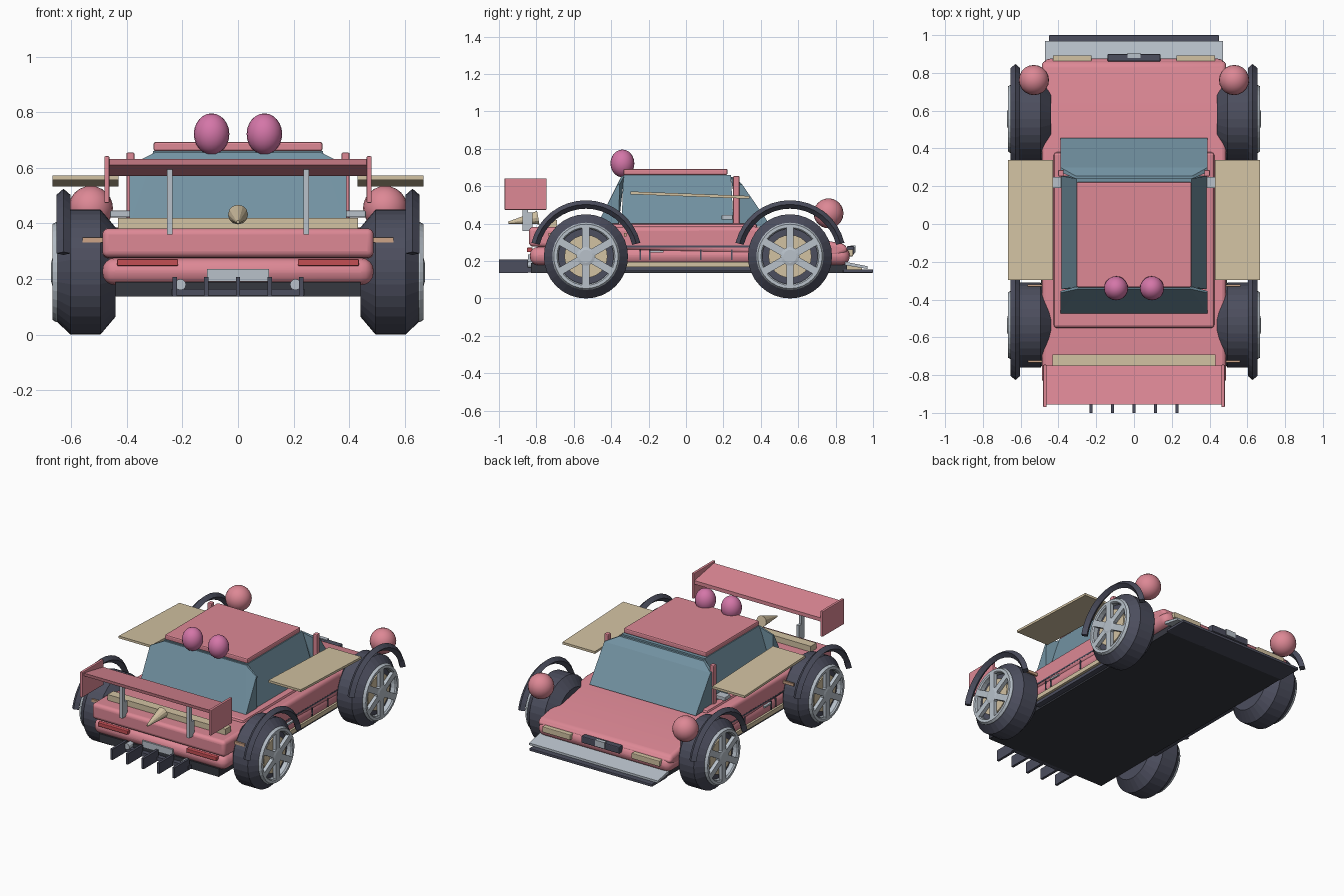
import bpy, bmesh, math
from mathutils import Vector, Matrix

if "Cube" in bpy.data.objects:
    bpy.data.objects.remove(bpy.data.objects["Cube"])


def material(name, rgb):
    m = bpy.data.materials.new(name)
    lin = [((c / 255 + 0.055) / 1.055) ** 2.4 for c in rgb]
    m.diffuse_color = (*lin, 1)
    m.use_nodes = True
    m.node_tree.nodes["Principled BSDF"].inputs["Base Color"].default_value = m.diffuse_color
    return m


PINK = material("pink paint", (221, 136, 149))
GLASS = material("blue glass", (114, 146, 162))
DARK = material("dark rubber", (76, 78, 94))
FLOOR = material("black floor", (54, 56, 64))
TAN = material("tan", (210, 194, 162))
GREY = material("light grey", (184, 193, 202))
MAGENTA = material("magenta", (212, 118, 168))
RED = material("red light", (196, 78, 84))
COPPER = material("copper", (205, 165, 135))


def finish(name, bm, mat, bevel=0, segs=2, smooth=False):
    bmesh.ops.recalc_face_normals(bm, faces=bm.faces)
    me = bpy.data.meshes.new(name)
    bm.to_mesh(me)
    bm.free()
    ob = bpy.data.objects.new(name, me)
    bpy.context.collection.objects.link(ob)
    me.materials.append(mat)
    if bevel:
        b = ob.modifiers.new("bevel", "BEVEL")
        b.width, b.segments = bevel, segs
    if smooth:
        for p in me.polygons:
            p.use_smooth = True
        bpy.ops.object.select_all(action='DESELECT')
        ob.select_set(True)
        bpy.context.view_layer.objects.active = ob
        bpy.ops.object.shade_smooth_by_angle(angle=math.radians(35))
    return ob


def box(name, x, y, z, mat, bevel=0, segs=2, smooth=False):
    """Box from (min, max) ranges."""
    bm = bmesh.new()
    bmesh.ops.create_cube(bm, size=1)
    for v in bm.verts:
        v.co = [(r[0] + r[1]) / 2 + c * (r[1] - r[0]) for r, c in zip((x, y, z), v.co)]
    return finish(name, bm, mat, bevel, segs, smooth)


def pair(name, x, y, z, mat, bevel=0):
    box(name + "_left", (-x[1], -x[0]), y, z, mat, bevel)
    box(name + "_right", x, y, z, mat, bevel)


def prism(name, pts, x0, x1, mat, bevel=0, segs=2, smooth=False):
    """Extrude a (y, z) profile along x."""
    bm = bmesh.new()
    a = [bm.verts.new((x0, y, z)) for y, z in pts]
    b = [bm.verts.new((x1, y, z)) for y, z in pts]
    bm.faces.new(a)
    bm.faces.new(b)
    for i in range(len(pts)):
        j = (i + 1) % len(pts)
        bm.faces.new((a[i], a[j], b[j], b[i]))
    return finish(name, bm, mat, bevel, segs, smooth)


def hull(name, half, mat):
    """Convex solid from points mirrored in x."""
    bm = bmesh.new()
    for x, y, z in half:
        bm.verts.new((x, y, z))
        bm.verts.new((-x, y, z))
    bmesh.ops.convex_hull(bm, input=bm.verts)
    bmesh.ops.dissolve_limit(bm, angle_limit=0.01, verts=bm.verts, edges=bm.edges)
    return finish(name, bm, mat)


def lathe(name, profile, side, y, z, mat, n=32, closed=False, a0=0, a1=360):
    """Spin an (x, radius) profile around an axle along x."""
    bm = bmesh.new()
    full = a1 - a0 == 360
    rings = []
    for i in range(n if full else n + 1):
        t = math.radians(a0 + (a1 - a0) * i / n)
        rings.append([bm.verts.new((side * x, y + r * math.cos(t), z + r * math.sin(t)))
                      for x, r in profile])
    m = len(profile)
    for i in range(n):
        p, q = rings[i], rings[(i + 1) % len(rings)]
        for k in range(m if closed else m - 1):
            l = (k + 1) % m
            bm.faces.new((p[k], p[l], q[l], q[k]))
    if not closed:
        for k in (0, m - 1):
            bm.faces.new([r[k] for r in rings])
    elif not full:
        bm.faces.new(rings[0])
        bm.faces.new(rings[-1])
    return finish(name, bm, mat)


def ball(name, loc, rx, rz, mat):
    bm = bmesh.new()
    bmesh.ops.create_uvsphere(bm, u_segments=20, v_segments=12, radius=1,
                              matrix=Matrix.Translation(loc) @ Matrix.Diagonal((rx, rx, rz, 1)))
    finish(name, bm, mat, smooth=True)


def cone(name, start, end, r0, r1, mat, n=12):
    a, b = Vector(start), Vector(end)
    d = b - a
    mx = Matrix.Translation((a + b) / 2) @ d.to_track_quat('Z', 'Y').to_matrix().to_4x4()
    bm = bmesh.new()
    bmesh.ops.create_cone(bm, cap_ends=True, segments=n, radius1=r0, radius2=r1,
                          depth=d.length, matrix=mx)
    return finish(name, bm, mat)


# Body shell
box("lower_body", (-.488, .488), (-.835, .875), (.178, .276), PINK, .045, 4, True)
prism("upper_body", [(-.84, .278), (-.84, .382), (.36, .385), (.85, .29), (.87, .25), (.8, .22)],
      -.488, .488, PINK, .035, 4, True)
box("cabin_deck", (-.425, .425), (-.55, .38), (.34, .4), PINK, .015)
box("floor_pan", (-.44, .44), (-.83, .86), (.137, .19), FLOOR)
pair("sill_strip", (.4, .492), (-.36, .38), (.168, .196), TAN)
pair("sill_base", (.4, .475), (-.36, .38), (.148, .168), DARK)
pair("body_seam", (.4, .489), (-.36, .38), (.272, .282), DARK)
for i, y in enumerate((-.245, -.195, .08, .245)):
    pair(f"door_gap_{i}", (.44, .491), (y - .004, y + .004), (.205, .262), DARK)
pair("door_handle", (.47, .496), (-.19, -.12), (.245, .256), GREY)

# Cabin: side glass, sloped screens, roof, pillars
hull("side_glass", [(.39, -.345, .38), (.39, .255, .38), (.305, -.335, .66), (.305, .24, .66)], GLASS)
hull("windshield", [(.39, -.475, .395), (.39, -.365, .61), (.3, -.345, .655),
                    (.39, -.355, .61), (.3, -.33, .655), (.39, -.36, .395)], GLASS)
hull("back_glass", [(.39, .455, .385), (.39, .3, .61), (.31, .255, .65),
                    (.39, .275, .61), (.31, .24, .65), (.39, .28, .385)], GLASS)
box("roof", (-.304, .304), (-.335, .222), (.66, .693), PINK, .008)
pair("pillar", (.372, .402), (.252, .286), (.38, .655), PINK, .006)
pair("mirror", (.385, .46), (.19, .25), (.422, .446), GREY, .004)

# Balls on the roof and on the fenders
for s in (-1, 1):
    ball("roof_ball", (s * .095, -.34, .722), .064, .074, MAGENTA)
    ball("fender_ball", (s * .53, .762, .455), .08, .08, PINK)

# Side plates, gently pitched
for s in (-1, 1):
    prism("side_plate", [(-.297, .557), (-.297, .572), (.34, .548), (.34, .533)],
          s * .43, s * .668, TAN)

# Wheels, arches and brackets
for s in (-1, 1):
    for tag, y in (("front", -.535), ("back", .556)):
        z = .225
        lathe(tag + "_tyre", [(.44, .16), (.495, .225), (.603, .225), (.652, .178), (.652, .172),
                              (.63, .16)], s, y, z, DARK, 32)
        lathe(tag + "_rim", [(.62, .148), (.66, .148), (.668, .155), (.668, .172), (.655, .18),
                             (.62, .18)], s, y, z, GREY, 32, True)
        lathe(tag + "_brake_disc", [(.62, .115), (.645, .115)], s, y, z, TAN, 24)
        lathe(tag + "_hub", [(.62, .05), (.668, .05), (.672, .035)], s, y, z, GREY, 16)
        for k in range(3):
            sp = box(tag + "_spoke", (-.012, .012), (-.155, .155), (-.02, .02), GREY)
            sp.location = (s * .656, y, z)
            sp.rotation_euler = (math.radians(90 + 60 * k), 0, 0)
        lathe(tag + "_arch", [(.603, .278), (.628, .30), (.653, .278), (.628, .255)],
              s, y, z, DARK, 16, True, 14, 166)
for i, (y, x) in enumerate(((.38, .56), (-.325, .565), (-.728, .56))):
    pair(f"bracket_{i}", (.43, x), (y - .006, y + .006), (.331, .349), COPPER)

# Wing at the front end
prism("wing", [(-.95, .61), (-.955, .632), (-.75, .594), (-.75, .57)], -.47, .47, PINK)
pair("wing_end_plate", (.463, .481), (-.97, -.745), (.474, .642), PINK, .004)
pair("wing_strut", (.236, .256), (-.875, -.845), (.45, .6), GREY)
pair("strut_foot", (.236, .256), (-.875, -.82), (.36, .46), GREY)
box("deck_bar", (-.432, .432), (-.75, -.69), (.37, .42), TAN)
cone("spike", (0, -.79, .432), (0, -.95, .405), .036, .006, TAN)

# Front bumper details
pair("light_bar", (.215, .435), (-.85, -.82), (.247, .272), RED, .004)
box("number_plate", (-.112, .112), (-.845, -.82), (.192, .236), GREY)
for x in (-.228, -.115, 0, .115, .228):
    box("fin", (x - .008, x + .008), (-1, -.845), (.137, .208), DARK)
box("fin_mount", (-.24, .24), (-.86, -.82), (.14, .165), DARK)
for s in (-1, 1):
    cone("exhaust", (s * .207, -.87, .18), (s * .207, -.8, .18), .02, .02, GREY)

# Back end: lamps, grille, layered splitter
pair("lamp", (.225, .43), (.855, .893), (.225, .262), TAN, .004)
box("grille", (-.14, .14), (.86, .9), (.235, .28), DARK, .006)
box("badge_plate", (-.035, .035), (.88, .905), (.245, .284), GREY)
prism("splitter_blade", [(.85, .178), (.85, .196), (.97, .172), (.97, .158)], -.472, .472, GREY)
box("splitter_spacer", (-.35, .35), (.84, .94), (.148, .175), TAN)
box("splitter_base", (-.45, .45), (.84, 1.0), (.137, .155), DARK, .004)
